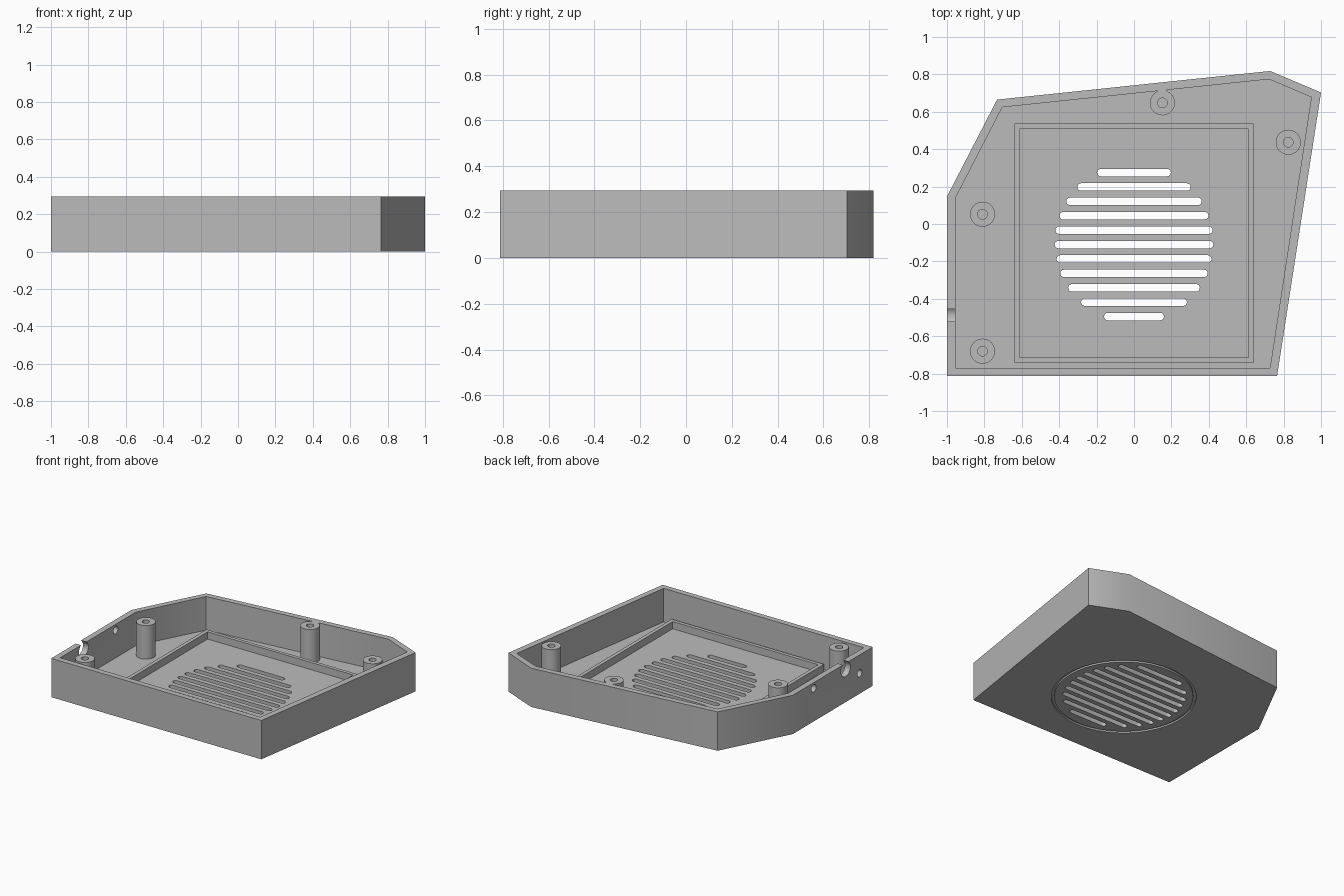
import bpy, bmesh, math
from mathutils import Matrix

if "Cube" in bpy.data.objects:
    bpy.data.objects.remove(bpy.data.objects["Cube"])

HEIGHT, FLOOR = 0.295, 0.04
VENT_Y = -0.11

grey = bpy.data.materials.new("plain grey")
grey.diffuse_color = (0.5, 0.5, 0.5, 1)
grey.use_nodes = True
grey.node_tree.nodes["Principled BSDF"].inputs["Base Color"].default_value = grey.diffuse_color


def make_object(name, bm):
    bmesh.ops.recalc_face_normals(bm, faces=bm.faces[:])
    mesh = bpy.data.meshes.new(name)
    bm.to_mesh(mesh)
    bm.free()
    mesh.materials.append(grey)
    obj = bpy.data.objects.new(name, mesh)
    bpy.context.collection.objects.link(obj)
    return obj


def add_prism(bm, points, z0, z1):
    """Extrude a closed outline from z0 to z1."""
    face = bm.faces.new([bm.verts.new((x, y, z0)) for x, y in points])
    top = bmesh.ops.extrude_face_region(bm, geom=[face])["geom"]
    for v in top:
        if isinstance(v, bmesh.types.BMVert):
            v.co.z = z1


def prism(name, points, z0, z1):
    bm = bmesh.new()
    add_prism(bm, points, z0, z1)
    return make_object(name, bm)


def arc(x, y, r, a0=0, a1=360, n=32, closed=True):
    steps = n if closed else n - 1
    angles = [math.radians(a0 + (a1 - a0) * i / steps) for i in range(n)]
    return [(x + r * math.cos(a), y + r * math.sin(a)) for a in angles]


def rect(x0, x1, y0, y1):
    return [(x0, y0), (x1, y0), (x1, y1), (x0, y1)]


def boolean(target, tool, operation="DIFFERENCE"):
    mod = target.modifiers.new("boolean", "BOOLEAN")
    mod.operation, mod.object, mod.solver = operation, tool, "EXACT"
    graph = bpy.context.evaluated_depsgraph_get()
    mesh = bpy.data.meshes.new_from_object(target.evaluated_get(graph))
    target.modifiers.clear()
    target.data = mesh
    bpy.data.objects.remove(tool)


def shade(obj):
    bpy.ops.object.select_all(action="DESELECT")
    obj.select_set(True)
    bpy.context.view_layer.objects.active = obj
    bpy.ops.object.shade_smooth_by_angle(angle=math.radians(30))


# Tray: six-sided shell with an open top
outer = [(-1, -0.813), (0.765, -0.813), (1, 0.703),
         (0.728, 0.818), (-0.732, 0.665), (-1, 0.147)]
inner = [(-0.955, -0.77), (0.727, -0.77), (0.948, 0.678),
         (0.722, 0.774), (-0.704, 0.624), (-0.955, 0.138)]
tray = prism("tray", outer, 0, HEIGHT)
boolean(tray, prism("cavity_cutter", inner, FLOOR, 0.5))

# Vent: rows of round-ended slots through the floor
half_widths = [0.16, 0.283, 0.352, 0.394, 0.414, 0.424,
               0.42, 0.398, 0.362, 0.303, 0.197]
bm = bmesh.new()
for i, w in enumerate(half_widths):
    y, r = -0.495 + i * 0.077, 0.02
    slot = (arc(w - r, y, r, -90, 90, 9, False)
            + arc(-w + r, y, r, 90, 270, 9, False))
    add_prism(bm, slot, -0.1, 0.1)
boolean(tray, make_object("slot_cutter", bm))

# Shallow ring groove around the vent on the underside
ring = prism("groove_cutter", arc(0, VENT_Y, 0.5, n=64), -0.05, 0.012)
boolean(ring, prism("groove_core", arc(0, VENT_Y, 0.48, n=64), -0.1, 0.1))
boolean(tray, ring)

# Cable notch breaking the rim, and two small holes, in the left wall
bm = bmesh.new()
for y, z, r in [(-0.488, 0.25, 0.056), (-0.105, 0.252, 0.028),
                (-0.655, 0.156, 0.028)]:
    place = Matrix.Translation((-0.98, y, z)) @ Matrix.Rotation(math.pi / 2, 4, "Y")
    bmesh.ops.create_cone(bm, cap_ends=True, segments=32, radius1=r,
                          radius2=r, depth=0.16, matrix=place)
boolean(tray, make_object("wall_hole_cutter", bm))

# Raised square frame around the vent
frame = prism("vent_frame", rect(-0.64, 0.64, -0.742, 0.536), 0.03, 0.095)
boolean(frame, prism("frame_cutter", rect(-0.612, 0.612, -0.714, 0.509), 0, 0.2))
boolean(tray, frame, "UNION")

# Screw posts with blind holes, the rear one joined to the wall by a web
posts = [(-0.81, -0.68), (-0.81, 0.052), (0.825, 0.437), (0.152, 0.648)]
boolean(tray, prism("post_web", rect(0.125, 0.175, 0.66, 0.725), 0.03, HEIGHT), "UNION")
for x, y in posts:
    boolean(tray, prism("post", arc(x, y, 0.067), 0.03, HEIGHT), "UNION")
for x, y in posts:
    boolean(tray, prism("screw_hole", arc(x, y, 0.026, n=20), 0.08, 0.4))

shade(tray)
